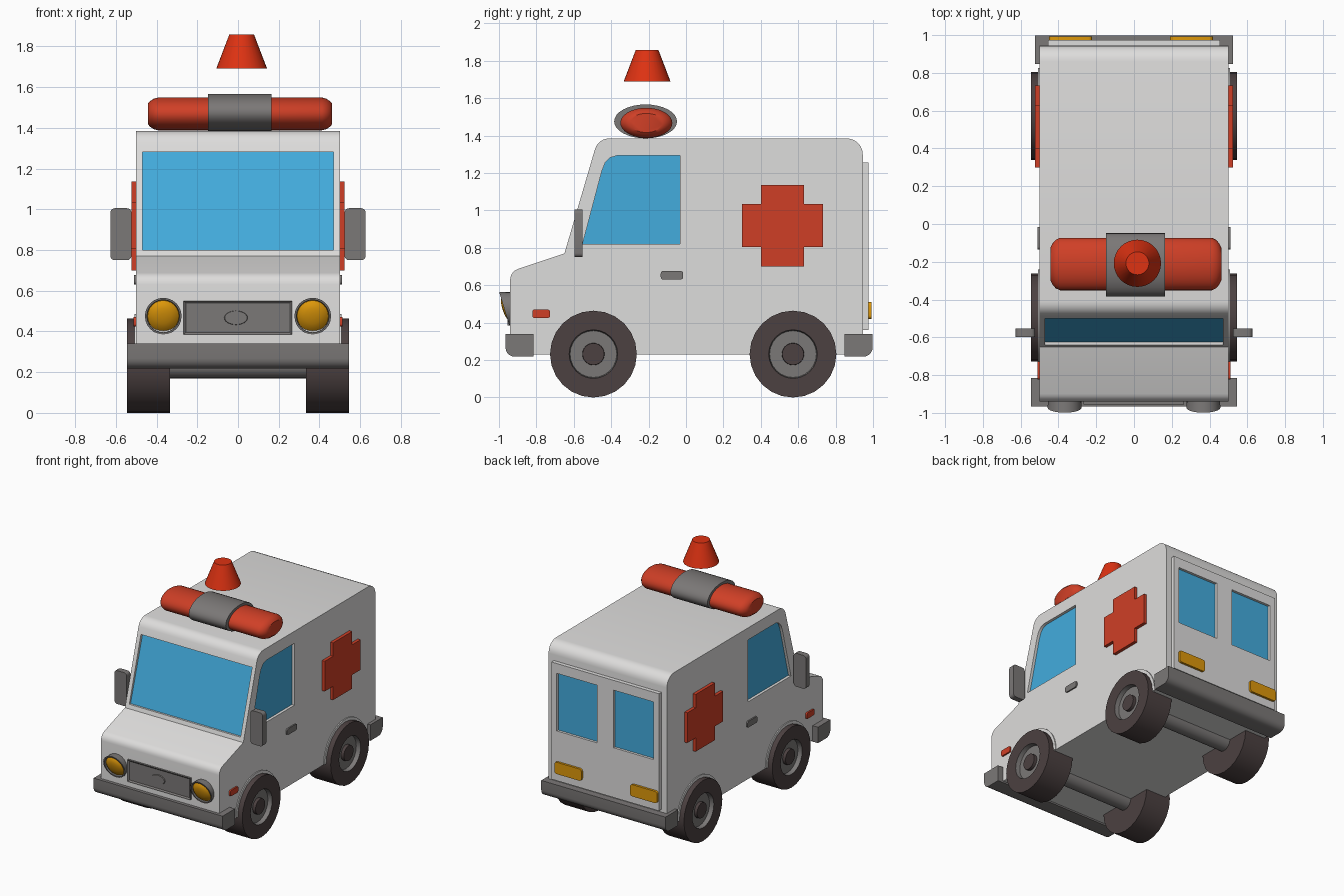
import bpy, bmesh, math
from math import sin, cos, pi

if "Cube" in bpy.data.objects:
    bpy.data.objects.remove(bpy.data.objects["Cube"])


def material(name, r, g, b):
    m = bpy.data.materials.new(name)
    m.diffuse_color = [((c / 255 + 0.055) / 1.055) ** 2.4 for c in (r, g, b)] + [1]
    m.use_nodes = True
    m.node_tree.nodes["Principled BSDF"].inputs["Base Color"].default_value = m.diffuse_color
    return m


WHITE = material("body_white", 222, 221, 220)
BLUE = material("window_blue", 67, 172, 222)
RED = material("signal_red", 207, 63, 38)
BRIGHT = material("bright_red", 222, 50, 18)
GREY = material("trim_grey", 123, 120, 119)
TYRE = material("tyre_dark", 76, 65, 65)
AMBER = material("lamp_amber", 222, 152, 10)


def place(axis, a, u, v):
    return {"x": (a, u, v), "y": (u, a, v), "z": (u, v, a)}[axis]


def finish(name, bm, mats):
    bmesh.ops.recalc_face_normals(bm, faces=bm.faces)
    me = bpy.data.meshes.new(name)
    bm.to_mesh(me)
    bm.free()
    for m in mats:
        me.materials.append(m)
    ob = bpy.data.objects.new(name, me)
    bpy.context.collection.objects.link(ob)
    smooth(ob)
    return ob


def smooth(ob):
    bpy.ops.object.select_all(action="DESELECT")
    ob.select_set(True)
    bpy.context.view_layer.objects.active = ob
    bpy.ops.object.shade_smooth_by_angle(angle=math.radians(35))


def prism(name, pts, axis, a, b, mat):
    """Flat outline extruded along an axis from a to b."""
    bm = bmesh.new()
    r0 = [bm.verts.new(place(axis, a, u, v)) for u, v in pts]
    r1 = [bm.verts.new(place(axis, b, u, v)) for u, v in pts]
    bm.faces.new(r0)
    bm.faces.new(r1[::-1])
    for i in range(len(pts)):
        j = (i + 1) % len(pts)
        bm.faces.new((r0[i], r0[j], r1[j], r1[i]))
    return finish(name, bm, [mat])


def lathe(name, prof, axis, cu, cv, mats, n=24, squash=1, rule=None):
    """Rings (position, radius) around an axis, capped at both ends."""
    bm = bmesh.new()
    rings = [[bm.verts.new(place(axis, a, cu + r * cos(2 * pi * i / n),
                                 cv + squash * r * sin(2 * pi * i / n)))
              for i in range(n)] for a, r in prof]
    for k in range(len(rings) - 1):
        for i in range(n):
            j = (i + 1) % n
            f = bm.faces.new((rings[k][i], rings[k][j], rings[k + 1][j], rings[k + 1][i]))
            f.material_index = rule(k) if rule else 0
    bm.faces.new(rings[0])
    bm.faces.new(rings[-1]).material_index = rule(len(rings)) if rule else 0
    return finish(name, bm, mats)


def arc(cu, cv, ru, rv, d0, d1, n=6):
    ang = [math.radians(d0 + (d1 - d0) * i / n) for i in range(n + 1)]
    return [(cu + ru * cos(t), cv + rv * sin(t)) for t in ang]


def rrect(u0, u1, v0, v1, r):
    return (arc(u1 - r, v1 - r, r, r, 0, 90, 4) + arc(u0 + r, v1 - r, r, r, 90, 180, 4)
            + arc(u0 + r, v0 + r, r, r, 180, 270, 4) + arc(u1 - r, v0 + r, r, r, 270, 360, 4))


def rect(u0, u1, v0, v1):
    return [(u0, v0), (u1, v0), (u1, v1), (u0, v1)]


def carve(ob, cutter):
    cutter.hide_render = True
    mod = ob.modifiers.new("recess", "BOOLEAN")
    mod.operation = "DIFFERENCE"
    mod.solver = "EXACT"
    mod.object = cutter
    bpy.context.view_layer.objects.active = ob
    bpy.ops.object.modifier_apply(modifier=mod.name)
    bpy.data.objects.remove(cutter)


# Body shell: side profile extruded across the width
profile = ([(-0.94, 0.23)] + arc(-0.88, 0.63, 0.06, 0.06, 180, 108, 5)
           + [(-0.65, 0.77)] + arc(-0.41, 1.305, 0.08, 0.08, 163, 90, 6)
           + arc(0.86, 1.30, 0.085, 0.085, 90, 0, 6) + [(0.945, 0.23)])
body = prism("body", profile, "x", -0.5, 0.5, WHITE)


# Windscreen, recessed in the sloping front
def slope(z):
    return -0.65 + (z - 0.77) * 0.3058


def screen(d0, d1):
    return [(slope(0.80) + d0, 0.80), (slope(1.28) + d0, 1.28),
            (slope(1.28) + d1, 1.28), (slope(0.80) + d1, 0.80)]


carve(body, prism("cutter", screen(-0.05, 0.02), "x", -0.47, 0.47, WHITE))
prism("windscreen", screen(0.015, 0.022), "x", -0.47, 0.47, BLUE)

# Side windows, recessed
side = [(-0.553, 0.82), (-0.033, 0.82), (-0.033, 1.293), (-0.37, 1.293),
        (-0.405, 1.282), (-0.432, 1.255), (-0.45, 1.21)]
for s in (-1, 1):
    carve(body, prism("cutter", side, "x", s * 0.475, s * 0.6, WHITE))
    prism("side_window", side, "x", s * 0.472, s * 0.479, BLUE)
smooth(body)

# Rear door panel with two recessed windows
door = prism("rear_door", rect(-0.455, 0.455, 0.36, 1.255), "y", 0.93, 0.975, WHITE)
for s in (-1, 1):
    pane = rect(s * 0.24 - 0.17, s * 0.24 + 0.17, 0.74, 1.18)
    carve(door, prism("cutter", pane, "y", 0.952, 1.1, WHITE))
    prism("rear_window", pane, "y", 0.948, 0.956, BLUE)
smooth(door)

# Rear lamps
for x in (-0.336, 0.304):
    prism("rear_lamp", rrect(x - 0.114, x + 0.114, 0.42, 0.51, 0.018), "y", 0.96, 0.992, AMBER)

# Bumpers
bumper = [(0.815, 0.34), (0.965, 0.34)] + arc(0.915, 0.268, 0.05, 0.05, 0, -90, 5) + [(0.815, 0.218)]
prism("front_bumper", [(-y, z) for y, z in bumper], "x", -0.545, 0.545, GREY)
prism("rear_bumper", [(y + 0.033, z) for y, z in bumper], "x", -0.525, 0.525, GREY)

# Grille: plate with inset panel and plain oval boss
grille = prism("grille", rect(-0.267, 0.265, 0.385, 0.55), "y", -0.955, -0.93, GREY)
bm = bmesh.new()
bm.from_mesh(grille.data)
front = [f for f in bm.faces if f.normal.y < -0.9]
bmesh.ops.inset_region(bm, faces=front, thickness=0.015, depth=-0.009)
bm.to_mesh(grille.data)
bm.free()
smooth(grille)
lathe("grille_boss", [(-0.94, 0.06), (-0.953, 0.055)], "y", -0.01, 0.467, [GREY], squash=0.6)

# Headlamps: hooded cup with amber dome, raked back towards the bottom
for s in (-1, 1):
    cup = lathe("headlamp_hood", [(-0.90, 0.088), (-0.972, 0.09), (-0.972, 0.08), (-0.945, 0.078)],
                "y", s * 0.367, 0.475, [GREY])
    lens = lathe("headlamp_lens", [(-0.94, 0.079), (-0.957, 0.077), (-0.970, 0.062), (-0.979, 0.038),
                                   (-0.982, 0.012)], "y", s * 0.367, 0.475, [AMBER])
    for ob in (cup, lens):
        for v in ob.data.vertices:
            v.co.y += (0.475 - v.co.z) * 0.3

# Parts repeated on both sides
cross = [(0.30, 0.805), (0.40, 0.805), (0.40, 0.70), (0.63, 0.70), (0.63, 0.805), (0.732, 0.805),
         (0.732, 1.035), (0.63, 1.035), (0.63, 1.137), (0.40, 1.137), (0.40, 1.035), (0.30, 1.035)]
for s in (-1, 1):
    prism("side_cross", cross, "x", s * 0.49, s * 0.524, RED)
    prism("door_handle", rrect(-0.135, -0.015, 0.63, 0.677, 0.015), "x", s * 0.49, s * 0.51, GREY)
    prism("side_marker", rrect(-0.822, -0.727, 0.425, 0.47, 0.012), "x", s * 0.49, s * 0.512, RED)
    prism("mirror", rrect(s * 0.575 - 0.052, s * 0.575 + 0.052, 0.75, 1.005, 0.022),
          "y", -0.597, -0.553, GREY)
    for y in (-0.495, 0.572):
        # Wheel arch lip
        lip = arc(y, 0.232, 0.253, 0.253, 0, 180, 20) + arc(y, 0.232, 0.22, 0.22, 180, 0, 20)
        prism("wheel_arch", lip, "x", s * 0.49, s * 0.507, WHITE)
        # Wheel: tyre, recessed rim, hub
        lathe("wheel", [(s * 0.335, 0.232), (s * 0.545, 0.232), (s * 0.545, 0.13), (s * 0.512, 0.125)],
              "x", y, 0.232, [TYRE, GREY], rule=lambda k: 1 if k > 1 else 0)
        lathe("hub", [(s * 0.50, 0.06), (s * 0.535, 0.058)], "x", y, 0.232, [TYRE])

# Axles
for y in (-0.495, 0.572):
    lathe("axle", [(-0.34, 0.062), (0.34, 0.062)], "x", y, 0.232, [GREY])

# Roof light bar, its clamp and the beacon above
lathe("light_bar", [(-0.442, 0.088), (-0.432, 0.108), (-0.415, 0.128), (-0.392, 0.139), (0.412, 0.139),
                    (0.435, 0.128), (0.452, 0.108), (0.462, 0.088)],
      "x", -0.212, 1.468, [RED], n=32, squash=0.58)
lathe("light_bar_clamp", [(-0.148, 0.168), (0.165, 0.168)], "x", -0.216, 1.476, [GREY], n=32, squash=0.54)
lathe("beacon", [(1.69, 0.125), (1.857, 0.061)], "z", 0.018, -0.208, [BRIGHT], n=32)
